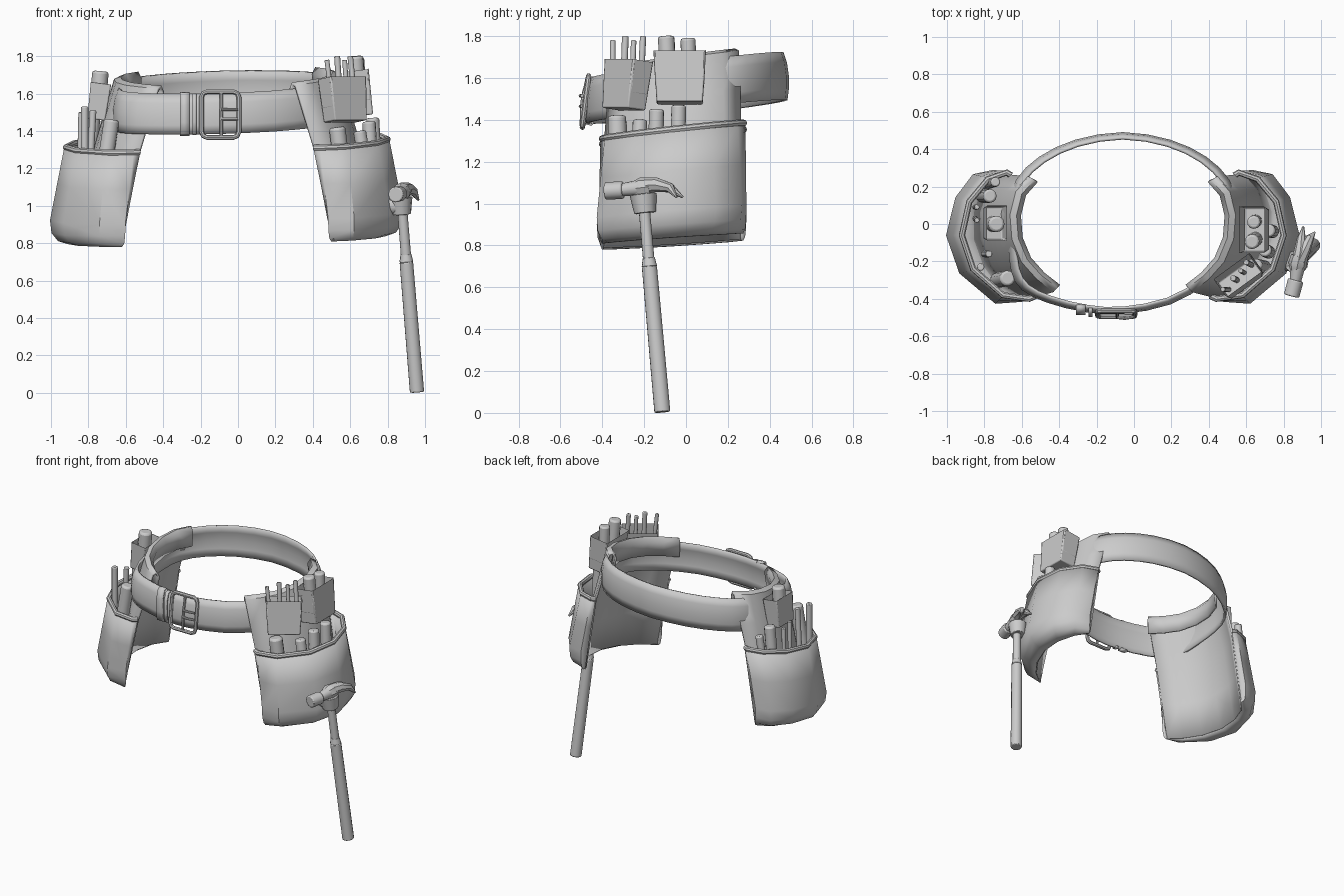
import bpy, bmesh, math
from mathutils import Vector

if "Cube" in bpy.data.objects:
    bpy.data.objects.remove(bpy.data.objects["Cube"])


def world(x, y, z):
    # shared slant of the worn belt: higher at the back and on the right
    return (x - 0.06, y, z + 0.08 * y * z + 0.025 * x)


def finish(ob, angle=40):
    bpy.ops.object.select_all(action='DESELECT')
    ob.select_set(True)
    bpy.context.view_layer.objects.active = ob
    if ob.type == 'CURVE':
        bpy.ops.object.convert(target='MESH')
    bpy.ops.object.shade_smooth_by_angle(angle=math.radians(angle))
    return ob


def new_object(name, data):
    ob = bpy.data.objects.new(name, data)
    bpy.context.collection.objects.link(ob)
    return ob


def sheet(name, rows, thick, cyclic=False):
    bm = bmesh.new()
    grid = [[bm.verts.new(p) for p in r] for r in rows]
    n = len(rows[0])
    for a, b in zip(grid, grid[1:]):
        for i in range(n if cyclic else n - 1):
            j = (i + 1) % n
            bm.faces.new((a[i], a[j], b[j], b[i]))
    me = bpy.data.meshes.new(name)
    bm.to_mesh(me)
    ob = new_object(name, me)
    mod = ob.modifiers.new("thickness", 'SOLIDIFY')
    mod.thickness, mod.offset = thick, 0
    return finish(ob)


def tube(name, pts, r, cyclic=False, radii=None):
    cu = bpy.data.curves.new(name, 'CURVE')
    cu.dimensions, cu.bevel_depth, cu.bevel_resolution = '3D', r, 2
    cu.use_fill_caps = True
    sp = cu.splines.new('POLY')
    sp.points.add(len(pts) - 1)
    sp.use_cyclic_u = cyclic
    for i, (q, p) in enumerate(zip(sp.points, pts)):
        q.co = (*p, 1)
        q.radius = radii[i] if radii else 1
    return finish(new_object(name, cu))


def rod(name, a, b, r0, r1=None, bevel=0.3, sides=12):
    a, b = Vector(a), Vector(b)
    r1 = r1 or r0
    bpy.ops.mesh.primitive_cone_add(vertices=sides, radius1=r0, radius2=r1,
                                    depth=(b - a).length, location=(a + b) / 2)
    ob = bpy.context.object
    ob.name = name
    ob.rotation_euler = (b - a).to_track_quat('Z', 'Y').to_euler()
    mod = ob.modifiers.new("rounded_end", 'BEVEL')
    mod.width, mod.segments, mod.angle_limit = bevel * r1, 2, 0.8
    return finish(ob)


def pocket(name, loc, size, yaw, lean):
    bm = bmesh.new()
    bmesh.ops.create_cube(bm, size=1)
    for v in bm.verts:
        k = 0.88 if v.co.z < 0 else 1
        v.co = (v.co.x * size[0] * k, v.co.y * size[1] * k, v.co.z * size[2])
    bm.faces.ensure_lookup_table()
    top = max(bm.faces, key=lambda f: f.calc_center_median().z)
    bmesh.ops.inset_region(bm, faces=[top], thickness=0.013)
    for v in top.verts:
        v.co.z -= size[2] * 0.7
    me = bpy.data.meshes.new(name)
    bm.to_mesh(me)
    ob = new_object(name, me)
    ob.location, ob.rotation_euler = loc, (0, lean, yaw)
    mod = ob.modifiers.new("soft_edges", 'BEVEL')
    mod.width, mod.segments = 0.007, 2
    finish(ob)


def lerp(a, b, k):
    return [(p[0] + (q[0] - p[0]) * k, p[1] + (q[1] - p[1]) * k) for p, q in zip(a, b)]


# belt: smooth closed loop, slightly bulged and flared
BELT = [(0, .48), (.25, .44), (.44, .35), (.56, .23), (.60, .1), (.60, -.08), (.54, -.2),
        (.44, -.31), (.25, -.42), (0, -.47), (-.2, -.46), (-.4, -.41), (-.53, -.345),
        (-.585, -.25), (-.60, -.1), (-.60, .08), (-.56, .23), (-.44, .35), (-.25, .44)]


def loop_points():
    n, out = len(BELT), []
    for i in range(n):
        p = [Vector(BELT[(i + k) % n]) for k in (-1, 0, 1, 2)]
        out += [p[1], (9 * (p[1] + p[2]) - p[0] - p[3]) / 16]
    return out


loop = loop_points()
rows = [[world(p.x * (1 + d), p.y * (1 + d), 1.55 + dz) for p in loop]
        for dz, d in ((.11, -.045), (.06, -.01), (0, .008), (-.06, .008), (-.11, -.005))]
sheet("belt", rows, 0.015, True)

# plan curves of a pouch, from its back edge to its front edge
TOP = [(.50, .25), (.57, .17), (.60, .05), (.59, -.08), (.54, -.2), (.46, -.29), (.37, -.36)]
MID = [(.60, .26), (.66, .18), (.70, .06), (.69, -.08), (.64, -.22), (.57, -.31), (.47, -.385)]
LOW = [(.68, .26), (.75, .18), (.79, .06), (.79, -.08), (.74, -.22), (.66, -.33), (.57, -.40)]
RIM = [(.62, .275), (.72, .24), (.82, .12), (.86, -.06), (.80, -.24), (.64, -.38), (.50, -.40)]
BASE = [(.70, .28), (.80, .26), (.89, .14), (.94, -.06), (.87, -.26), (.68, -.42), (.55, -.41)]


def panel_at(z):
    return lerp(TOP, MID, (1.67 - z) / .34) if z > 1.33 else lerp(MID, LOW, (1.33 - z) / .5)


def bag_at(z, k):
    inner = panel_at(z)
    outer = lerp(RIM, BASE, min(1, (1.34 - z) / .41))
    return [inner[0]] + lerp(inner, outer, k) + [inner[-1]]


for side, s in (("right", 1), ("left", -1)):
    def place(row, z, s=s):
        return [world(s * x, y, z) for x, y in row]

    # backing panel folded over the belt
    rows = [place([(x * k, y * k) for x, y in TOP], z)
            for k, z in ((.945, 1.56), (.92, 1.66), (.95, 1.69))]
    rows += [place(panel_at(z), z) for z in (1.68, 1.5, 1.33, 1.08, .83)]
    sheet(side + "_panel", rows, 0.016)
    # tool bag with rounded bottom, and its hem
    rows = [place(bag_at(z, k), z) for z, k in
            ((1.34, 1), (1.14, 1), (.95, 1), (.885, .93), (.845, .72), (.83, .4), (.83, 0))]
    sheet(side + "_bag", rows, 0.018)
    tube(side + "_bag_hem", rows[0], 0.017)

# small upper pockets
pocket("right_side_pocket", (.645, -.03, 1.605), (.14, .25, .25), 0, -.13)
pocket("right_front_pocket", (.565, -.285, 1.57), (.12, .24, .24), math.radians(-54), -.13)
pocket("left_side_pocket", (-.745, .005, 1.56), (.11, .19, .20), 0, .13)

# tools: base point, tip point, radius
TOOLS = [
    ("right_pocket_handle", (.65, -.08, 1.52), (.63, -.095, 1.80), .04),
    ("right_pocket_handle", (.65, .015, 1.52), (.64, .01, 1.79), .036),
    ("right_pocket_pin", (.51, -.35, 1.5), (.475, -.35, 1.78), .013),
    ("right_pocket_pin", (.55, -.30, 1.5), (.53, -.29, 1.80), .016),
    ("right_pocket_pin", (.59, -.26, 1.5), (.57, -.25, 1.78), .013),
    ("right_pocket_pin", (.63, -.22, 1.5), (.60, -.205, 1.80), .015),
    ("right_bag_tool", (.57, -.32, 1.1), (.53, -.33, 1.42), .045),
    ("right_bag_tool", (.70, -.23, 1.1), (.65, -.22, 1.40), .035),
    ("right_bag_tool", (.72, -.15, 1.1), (.70, -.14, 1.45), .036),
    ("right_bag_tool", (.74, -.04, 1.1), (.72, -.035, 1.47), .036),
    ("left_pocket_handle", (-.755, 0, 1.48), (-.735, 0, 1.72), .044),
    ("left_bag_tool", (-.73, -.30, 1.1), (-.675, -.29, 1.46), .042),
    ("left_bag_pin", (-.82, -.23, 1.05), (-.82, -.23, 1.53), .02),
    ("left_bag_pin", (-.80, -.16, 1.05), (-.775, -.16, 1.51), .018),
    ("left_bag_pin", (-.85, .03, 1.05), (-.84, .02, 1.50), .014),
    ("left_bag_pin", (-.85, .09, 1.05), (-.84, .09, 1.48), .014),
    ("left_bag_tool", (-.81, .15, 1.1), (-.77, .15, 1.50), .037),
    ("left_bag_tool", (-.79, .21, 1.1), (-.74, .225, 1.45), .026),
]
for name, a, b, r in TOOLS:
    rod(name, a, b, r)


# buckle frame, bar, prongs and belt keepers
def rounded_frame(x0, x1, z0, z1, y0, y1, c=.03):
    pts = [(x0 + c, z0), (x1 - c, z0), (x1 - c * .3, z0 + c * .3), (x1, z0 + c), (x1, z1 - c),
           (x1 - c * .3, z1 - c * .3), (x1 - c, z1), (x0 + c, z1), (x0 + c * .3, z1 - c * .3),
           (x0, z1 - c), (x0, z0 + c), (x0 + c * .3, z0 + c * .3)]
    return [(x, y0 + (y1 - y0) * (z - z0) / (z1 - z0), z) for x, z in pts]


tube("buckle_frame", rounded_frame(-.195, .005, 1.365, 1.61, -.495, -.465), .013, True)
tube("buckle_bar", [(-.09, -.50, 1.37), (-.09, -.495, 1.49), (-.09, -.47, 1.605)], .009)
for z in (1.465, 1.515):
    tube("buckle_prong", [(-.09, -.50, z), (-.05, -.505, z), (0, -.497, z)], .008)
for x, y, w, h in ((-.285, -.463, .05, .225), (-.232, -.473, .022, .21)):
    rows = [[(x + dx, y + dy, 1.49 + dz * h / 2) for dx in (-w / 2, w / 2)]
            for dy, dz in ((.03, .9), (.018, 1), (.0, .95), (-.018, .4), (-.018, -.4),
                           (-.012, -.95), (.01, -1), (.02, -.9))]
    sheet("belt_keeper", rows, .012)

# hammer hanging on the right bag
rod("hammer_grip", (.957, -.113, .004), (.90, -.175, .70), .039, .037, .15)
rod("hammer_grip_shoulder", (.90, -.175, .70), (.898, -.178, .74), .037, .029, .05)
rod("hammer_shaft", (.899, -.177, .72), (.872, -.207, 1.06), .028, .027)
rod("hammer_face", (.865, -.30, 1.065), (.842, -.385, 1.06), .042, .042, .15)
rod("hammer_neck", (.878, -.22, 1.075), (.862, -.31, 1.065), .04, .03, .1)
tube("hammer_cheek", [(.868, -.25, 1.07), (.875, -.215, 1.075), (.885, -.17, 1.08)], .05,
     radii=[.7, 1, .9])
for i, (tx, ty) in enumerate(((.905, -.015), (.965, -.045))):
    tube("hammer_claw", [(.88, -.20, 1.085), (.89 + .02 * i, -.14, 1.09),
                         (.895 + .045 * i, -.075, 1.075), (tx, ty, 1.03)], .036,
         radii=[1.1, .95, .65, .15])
rod("hammer_loop", (.873, -.195, .955), (.868, -.205, 1.045), .052, .065, .05)
rod("hammer_loop_mount", (.80, -.20, 1.0), (.86, -.20, 1.0), .05, .05, .1)
